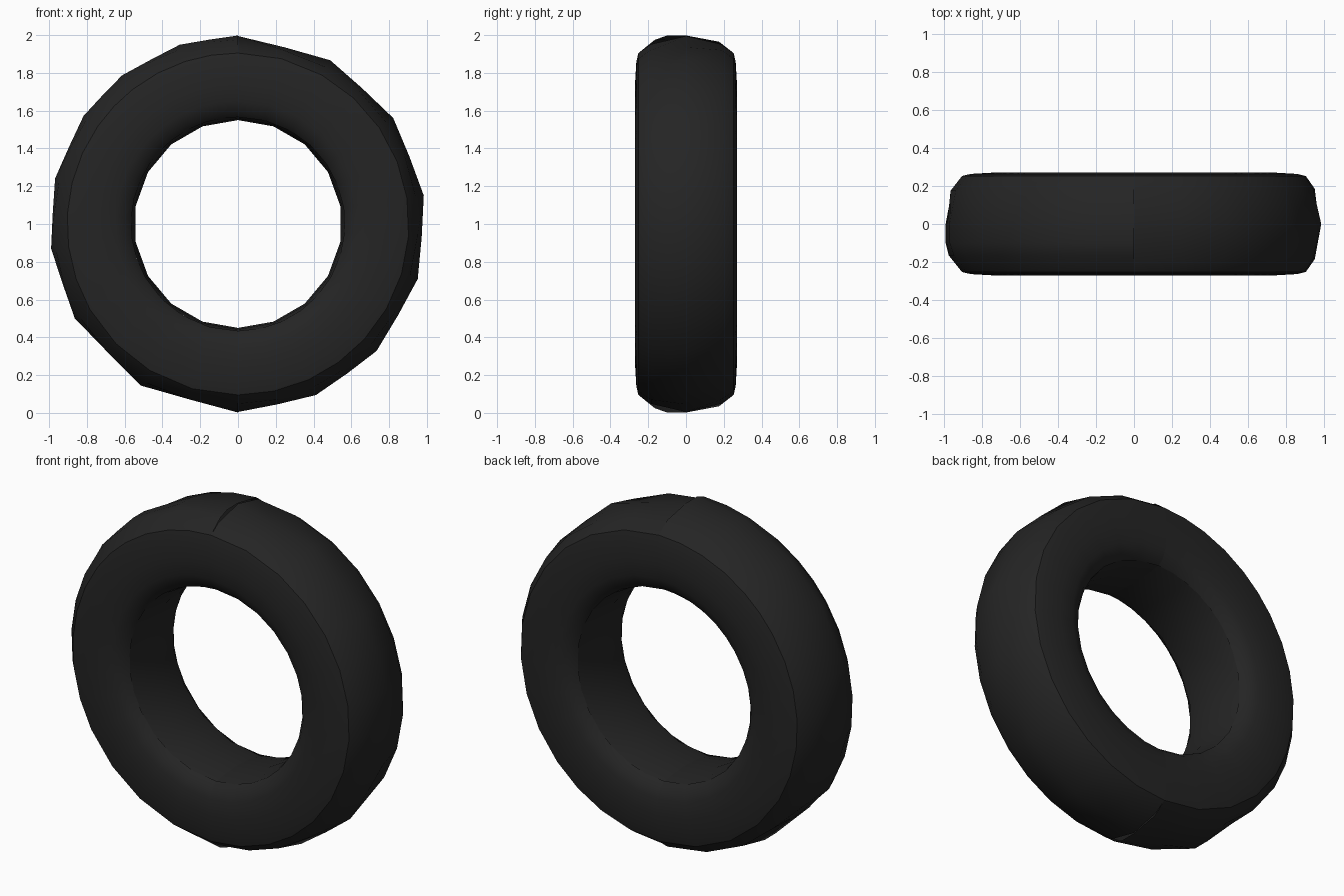
import bpy
from math import sin, cos, radians

cube = bpy.data.objects.get("Cube")
if cube:
    bpy.data.objects.remove(cube)

rubber = bpy.data.materials.new("black_rubber")
rubber.use_nodes = True
colour = (0.018, 0.018, 0.018, 1)
rubber.diffuse_color = colour
bsdf = rubber.node_tree.nodes["Principled BSDF"]
bsdf.inputs["Base Color"].default_value = colour
bsdf.inputs["Roughness"].default_value = 0.8


def sweep(name, profile, rings):
    """Sweep a (radius, y) profile through rings of (angle, largest radius)."""
    n = len(profile)
    verts = [(min(r, top) * cos(radians(a)), y, 1 + min(r, top) * sin(radians(a)))
             for a, top in rings for r, y in profile]
    faces = [(i * n + j, i * n + j + 1, (i + 1) * n + j + 1, (i + 1) * n + j)
             for i in range(len(rings) - 1) for j in range(n - 1)]
    mesh = bpy.data.meshes.new(name)
    mesh.from_pydata(verts, [], faces)
    mesh.materials.append(rubber)
    obj = bpy.data.objects.new(name, mesh)
    bpy.context.collection.objects.link(obj)
    bpy.ops.object.select_all(action='DESELECT')
    obj.select_set(True)
    bpy.context.view_layer.objects.active = obj
    bpy.ops.object.shade_smooth_by_angle(angle=radians(60))


def facet_rings(corners):
    """Add a ring halfway along each facet, where the crown lies on the chord."""
    rings = [(corners[0], 1)]
    for a, b in zip(corners, corners[1:]):
        rings += [((a + b) / 2, cos(radians(b - a) / 2)), (b, 1)]
    return rings


# Two half shells of uneven facets, meeting at the top and bottom seams
halves = {
    "left": ([-90, -65.5, -42.5, -17, 8.7, 34.3, 60.6, 90],
             [(0.905, -0.252), (0.952, -0.185), (0.995, 0), (0.952, 0.185), (0.905, 0.252)]),
    "right": ([90, 108, 128, 145, 166, 187.5, 210, 239, 270],
              [(0.905, -0.252), (0.975, -0.165), (0.998, -0.1), (0.998, 0),
               (0.965, 0.175), (0.905, 0.252)]),
}
side = [(0.905, 0.252), (0.86, 0.263), (0.74, 0.27), (0.65, 0.262),
        (0.595, 0.24), (0.566, 0.205)]
bore = [(0.574, 0.207), (0.558, 0.14), (0.55, 0), (0.558, -0.14), (0.574, -0.207)]

for half, (corners, tread) in halves.items():
    rings = facet_rings(corners)
    sweep(half + "_tread", tread, rings)
    sweep(half + "_back_sidewall", side, rings)
    sweep(half + "_front_sidewall", [(r, -y) for r, y in reversed(side)], rings)
    # The inner band has its own even facets
    sweep(half + "_inner_band", bore, [(corners[0] + 20 * i, 1) for i in range(10)])
